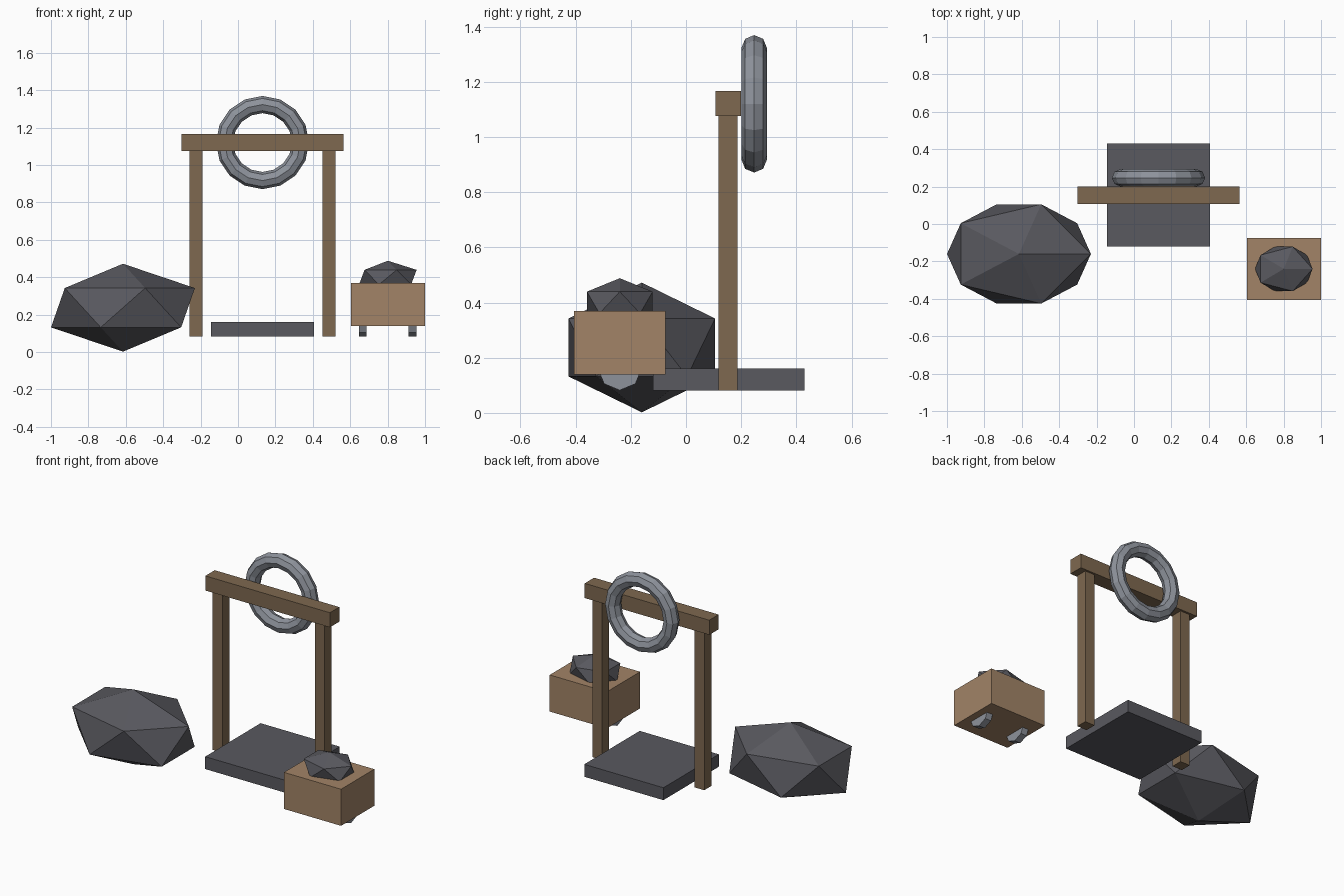
import bpy
from math import pi

if "Cube" in bpy.data.objects:
    bpy.data.objects.remove(bpy.data.objects["Cube"])


def colour(name, rgb):
    m = bpy.data.materials.new(name)
    m.diffuse_color = (*rgb, 1)
    m.use_nodes = True
    m.node_tree.nodes["Principled BSDF"].inputs["Base Color"].default_value = m.diffuse_color
    return m


TIMBER = colour("timber", (0.21, 0.14, 0.08))
CRATE = colour("crate_wood", (0.36, 0.23, 0.135))
ROCK = colour("dark_rock", (0.10, 0.10, 0.115))
STEEL = colour("steel", (0.27, 0.29, 0.33))


def finish(name, mat):
    ob = bpy.context.object
    ob.name = name
    ob.data.materials.append(mat)
    return ob


def box(name, x, y, z, mat):
    """Box from (min, max) ranges."""
    c = [(a + b) / 2 for a, b in (x, y, z)]
    bpy.ops.mesh.primitive_cube_add(size=1, location=c)
    ob = finish(name, mat)
    ob.scale = [b - a for a, b in (x, y, z)]
    return ob


def rock(name, loc, radii):
    bpy.ops.mesh.primitive_ico_sphere_add(subdivisions=1, radius=1, location=loc)
    finish(name, ROCK).scale = radii


CX = 0.131  # centre of the frame

# Large boulder on the left
rock("boulder", (-0.615, -0.16, 0.237), (0.43, 0.312, 0.235))

# Timber frame: two posts and a lintel
for side, s in (("left", -1), ("right", 1)):
    px = CX + s * 0.355
    box(side + "_post", (px - 0.034, px + 0.034), (0.117, 0.187), (0.082, 1.075), TIMBER)
box("lintel", (CX - 0.433, CX + 0.433), (0.107, 0.2), (1.075, 1.167), TIMBER)

# Floor slab
box("floor_slab", (CX - 0.275, CX + 0.275), (-0.12, 0.43), (0.082, 0.16), ROCK)

# Steel ring behind the lintel
bpy.ops.mesh.primitive_torus_add(major_segments=16, minor_segments=8,
                                 major_radius=0.203, minor_radius=0.046,
                                 location=(CX, 0.247, 1.12), rotation=(pi / 2, 0, 0))
finish("steel_ring", STEEL)

# Cart: body, load and wheels
box("cart_body", (0.603, 1.0), (-0.405, -0.075), (0.14, 0.37), CRATE)
rock("cart_load", (0.801, -0.24, 0.40), (0.172, 0.14, 0.088))
for side, wx in (("left", 0.667), ("right", 0.933)):
    bpy.ops.mesh.primitive_cylinder_add(vertices=8, radius=0.08, depth=0.042,
                                        location=(wx, -0.24, 0.162), rotation=(0, pi / 2, 0))
    finish(side + "_wheel", STEEL)
